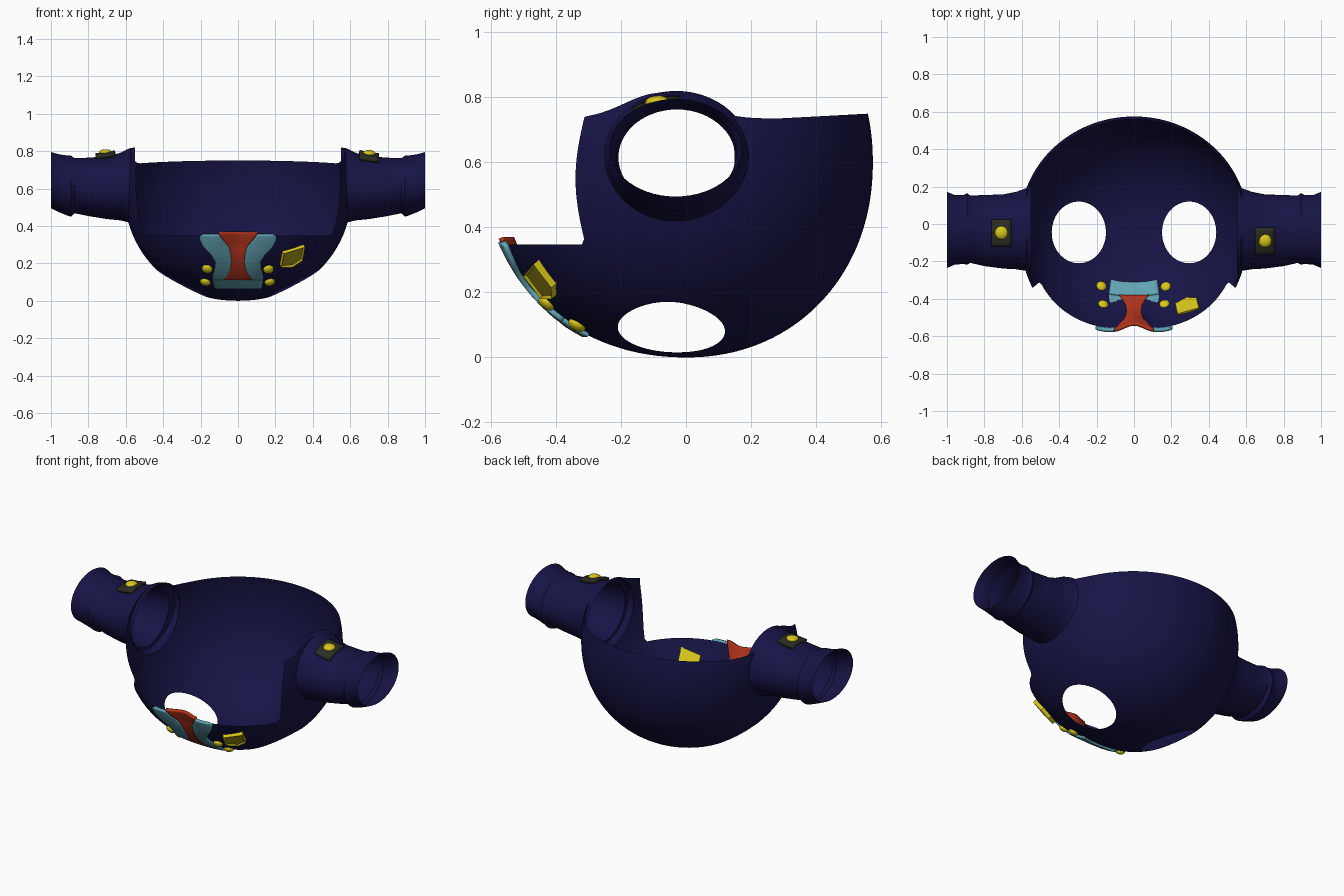
import bpy, bmesh, math
from mathutils import Vector

if "Cube" in bpy.data.objects:
    bpy.data.objects.remove(bpy.data.objects["Cube"])

def material(name, r, g, b):
    m = bpy.data.materials.new(name)
    m.diffuse_color = (r, g, b, 1)
    m.use_nodes = True
    m.node_tree.nodes["Principled BSDF"].inputs["Base Color"].default_value = m.diffuse_color
    return m

NAVY = material("navy cloth", .008, .007, .06)
GOLD = material("gold", .68, .57, .01)
OLD_GOLD = material("dark gold", .40, .34, .008)
RED = material("red", .46, .035, .012)
TEAL = material("teal", .12, .37, .45)
DARK = material("dark plate", .025, .025, .018)

def finish(bm, name, mats, angle=40, thick=0, offset=1):
    bmesh.ops.recalc_face_normals(bm, faces=bm.faces[:])
    me = bpy.data.meshes.new(name)
    bm.to_mesh(me)
    bm.free()
    for m in mats:
        me.materials.append(m)
    me.polygons.foreach_set("use_smooth", [True] * len(me.polygons))
    me.set_sharp_from_angle(angle=math.radians(angle))
    ob = bpy.data.objects.new(name, me)
    bpy.context.scene.collection.objects.link(ob)
    if thick:
        s = ob.modifiers.new("thickness", 'SOLIDIFY')
        s.thickness, s.offset = thick, offset
    return ob

def sheet(name, rows, mat, closed=False, thick=0, offset=0):
    bm = bmesh.new()
    vs = [[bm.verts.new(p) for p in r] for r in rows]
    n = len(vs[0])
    for a, b in zip(vs, vs[1:]):
        for j in range(n if closed else n - 1):
            k = (j + 1) % n
            bm.faces.new((a[j], a[k], b[k], b[j]))
    return finish(bm, name, [mat], 40, thick, offset)

def lerp(table, t):
    for a, b in zip(table, table[1:]):
        if t <= b[0]:
            f = max(0, (t - a[0]) / (b[0] - a[0]))
            return [p + (q - p) * f for p, q in zip(a, b)][1:]
    return table[-1][1:]

# Body shape: round bowl, fuller at the front with a shallow centre dent
RX, RB, RF, ZC, E, N = .61, .575, .615, .6, 2.1, 2.4

def level(z):
    return max(0, 1 - abs((z - ZC) / ZC) ** E) ** (1 / E)

def dent(x, z):
    return .045 * math.exp(-(x / .08) ** 2) * min(1, max(0, (z - .1) / .2))

def front_y(x, z):
    s = level(z)
    return -RF * s * max(0, 1 - abs(x / (RX * s)) ** N) ** (1 / N) + dent(x, z)

def side_x(y, z):
    s = level(z)
    n, r = (2, RB) if y >= 0 else (N, RF)
    return RX * s * max(0, 1 - abs(y / (r * s)) ** n) ** (1 / n)

def low_z(x, y):
    n, r = (2, RB) if y >= 0 else (N, RF)
    s = (abs(x / RX) ** n + abs(y / r) ** n) ** (1 / n)
    return ZC - ZC * max(0, 1 - s ** E) ** (1 / E)

def body():
    NA, LOW, UP = 160, 36, 24
    zcut = .348
    bm = bmesh.new()
    rows = []
    for i in range(1, LOW + UP + 1):
        row = []
        for j in range(NA):
            th = 2 * math.pi * (j + .5) / NA
            c, sn = math.cos(th), math.sin(th)
            if i <= LOW:
                z = ZC * (1 - math.cos(math.acos(1 - zcut / ZC) * i / LOW))
            else:
                top = .735 + .08 * math.exp(-((.6 * sn + .05) / .14) ** 2)
                top += .015 * max(0, abs(sn) - .5) * 2
                z = zcut + (top - zcut) * (i - LOW) / UP
            s = level(z)
            if sn >= 0:
                x, y = RX * s * c, RB * s * sn
            else:
                x = RX * s * math.copysign(abs(c) ** (2 / N), c)
                y = -RF * s * abs(sn) ** (2 / N) + dent(x, z)
            row.append(bm.verts.new((x, y, z)))
        rows.append(row)
    pole = bm.verts.new((0, 0, 0))
    for j in range(NA):
        bm.faces.new((pole, rows[0][(j + 1) % NA], rows[0][j]))
    # open front, arm holes and leg holes: drop inner faces, slide edge points to the outline
    edge = lambda z: -.31 - .03 * math.sin(math.pi * min(1, max(0, (z - .35) / .4)))
    moves = {}
    def arm(v):
        return math.hypot((v.co.y + .04) / .19, (v.co.z - .615) / .18)
    def leg(v):
        return math.hypot((abs(v.co.x) - .295) / .145, (v.co.y + .045) / .165)
    for i in range(len(rows) - 1):
        for j in range(NA):
            k = (j + 1) % NA
            q = (rows[i][j], rows[i][k], rows[i + 1][k], rows[i + 1][j])
            upper = i + 1 >= LOW
            if upper and all(v.co.y < edge(v.co.z) for v in q):
                continue
            if all(abs(v.co.x) > .3 and arm(v) < 1 for v in q):
                continue
            if all(v.co.z < .3 and leg(v) < 1 for v in q):
                continue
            bm.faces.new(q)
            for v in q:
                x, y, z = v.co
                sg = 1 if x > 0 else -1
                if z > zcut + .001 and y < edge(z):
                    moves[v] = (sg * side_x(edge(z), z), edge(z), z)
                elif abs(x) > .3 and arm(v) < 1:
                    a = arm(v)
                    y, z = -.04 + (y + .04) / a, .615 + (z - .615) / a
                    moves[v] = (sg * side_x(y, z), y, z)
                elif z < .3 and leg(v) < 1:
                    a = leg(v)
                    x, y = sg * (.295 + (abs(x) - .295) / a), -.045 + (y + .045) / a
                    moves[v] = (x, y, low_z(x, y))
    for v, p in moves.items():
        v.co = p
    bmesh.ops.delete(bm, geom=[v for v in bm.verts if not v.link_faces], context='VERTS')
    return finish(bm, "body", [NAVY], 50)

body()

# Sleeves: x, z bottom, z top, y front, y back
SLEEVE = [(.55, .40, .82, -.265, .205), (.58, .418, .815, -.25, .19), (.63, .43, .79, -.242, .172),
          (.70, .437, .773, -.238, .158), (.80, .453, .765, -.225, .155), (.875, .468, .763, -.208, .152),
          (.893, .450, .776, -.218, .165), (.91, .455, .776, -.213, .155), (.96, .475, .784, -.218, .155),
          (1.0, .495, .795, -.235, .172)]

def sleeve(sg, name):
    rows = []
    for x, z0, z1, y0, y1 in SLEEVE:
        rows.append([(sg * x, (y0 + y1) / 2 + (y1 - y0) / 2 * math.cos(t), (z0 + z1) / 2 + (z1 - z0) / 2 * math.sin(t))
                     for t in (2 * math.pi * k / 56 for k in range(56))])
    sheet(name, rows, NAVY, closed=True)

def sleeve_top(x, y):
    z0, z1, y0, y1 = lerp(SLEEVE, abs(x))
    d = (y - (y0 + y1) / 2) / ((y1 - y0) / 2)
    return (z0 + z1) / 2 + (z1 - z0) / 2 * math.sqrt(max(0, 1 - d * d))

def stud(name, co, normal, r, h):
    bm = bmesh.new()
    bmesh.ops.create_uvsphere(bm, u_segments=16, v_segments=8, radius=1)
    rot = Vector(normal).to_track_quat('Z', 'Y')
    for v in bm.verts:
        v.co = Vector(co) + rot @ Vector((v.co.x * r, v.co.y * r, v.co.z * h))
    finish(bm, name, [GOLD], 60)

for sg, side, cx, cy in ((1, "right", .70, -.09), (-1, "left", -.708, -.047)):
    sleeve(sg, side + "_sleeve")
    plate = [[(cx - .052 + .104 * i / 4, y, sleeve_top(cx - .052 + .104 * i / 4, y) + .012) for i in range(5)]
             for y in (cy - .07 + .14 * j / 8 for j in range(9))]
    sheet(side + "_sleeve_plate", plate, DARK, thick=.018)
    stud(side + "_sleeve_stud", (cx, cy, sleeve_top(cx, cy) + .02), (0, (cy + .04) * 2, 1), .036, .018)

# Front emblem: red hourglass between two teal wings (z, red half width, teal half width)
EMBLEM = [(.07, 0, .125), (.113, 0, .135), (.116, .08, .135), (.135, .06, .135), (.17, .042, .125), (.21, .036, .12),
          (.25, .04, .145), (.29, .05, .185), (.33, .085, .205), (.35, .10, .205), (.368, .105, .15)]

def strip(name, za, zb, lo, hi, mat, lift):
    rows = []
    for i in range(25):
        z = za + (zb - za) * i / 24
        r, w = lerp(EMBLEM, z)
        a, b = lo(r, w), hi(r, w)
        rows.append([(x, front_y(x, z) - lift, z) for x in (a + (b - a) * k / 12 for k in range(13))])
    sheet(name, rows, mat, thick=.016)

strip("emblem_centre", .116, .368, lambda r, w: -r, lambda r, w: r, RED, .008)
strip("emblem_base", .07, .116, lambda r, w: -w, lambda r, w: w, TEAL, .010)
strip("emblem_wing_right", .116, .356, lambda r, w: r, lambda r, w: w, TEAL, .012)
strip("emblem_wing_left", .116, .356, lambda r, w: -w, lambda r, w: -r, TEAL, .012)

def front_normal(x, z):
    d = .01
    return Vector(((front_y(x + d, z) - front_y(x - d, z)) / (2 * d), -1,
                   (front_y(x, z + d) - front_y(x, z - d)) / (2 * d))).normalized()

# Gold buttons beside the emblem
for i, (x, z) in enumerate(((.163, .168), (-.165, .17), (.17, .10), (-.175, .10))):
    stud(f"button_{i + 1}", (x, front_y(x, z) - .006, z), front_normal(x, z), .029, .018)

# Five-sided badge with a raised rim, set through the cloth
def badge():
    outline = [(.225, .19), (.285, .19), (.338, .225), (.352, .297), (.238, .262)]
    nrm = front_normal(.285, .24)
    base = Vector((.285, front_y(.285, .24), .24))
    bm = bmesh.new()
    vs = []
    for x, z in outline:
        y = base.y - (nrm.x * (x - base.x) + nrm.z * (z - base.z)) / nrm.y
        vs.append(bm.verts.new(Vector((x, y, z)) - nrm * .014))
    face = bm.faces.new(vs)
    ext = bmesh.ops.extrude_face_region(bm, geom=[face])["geom"]
    for v in ext:
        if isinstance(v, bmesh.types.BMVert):
            v.co += nrm * .032
    top = next(f for f in ext if isinstance(f, bmesh.types.BMFace))
    bmesh.ops.recalc_face_normals(bm, faces=bm.faces[:])
    bmesh.ops.inset_region(bm, faces=[top], thickness=.010, depth=-.007)
    top.material_index = 1
    finish(bm, "badge", [GOLD, OLD_GOLD], 20)

badge()
